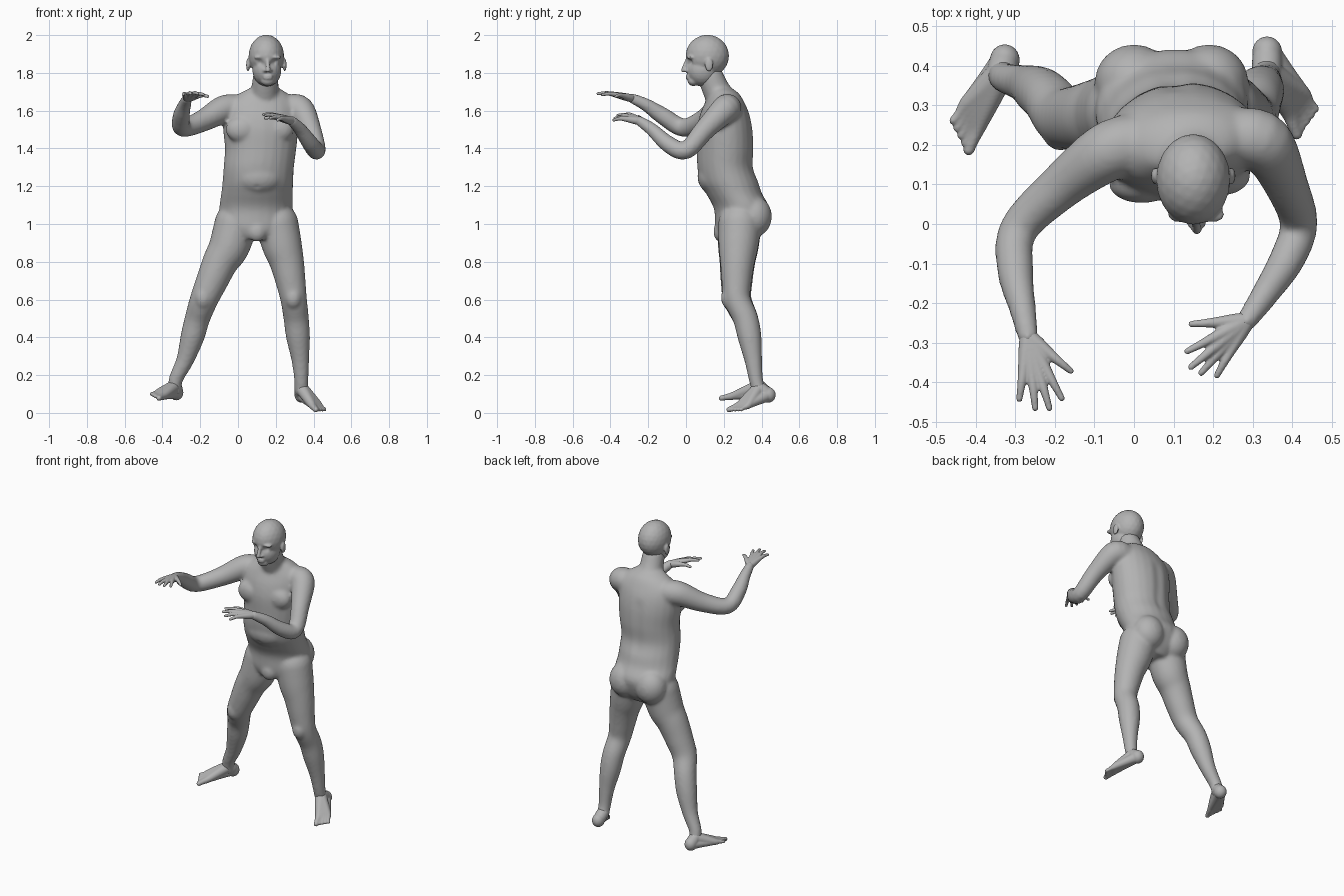
import bpy
import bmesh
import math
from mathutils import Vector, Matrix

if "Cube" in bpy.data.objects:
    bpy.data.objects.remove(bpy.data.objects["Cube"], do_unlink=True)

GREY = (0.45, 0.45, 0.45, 1)
skin = bpy.data.materials.new("grey_skin")
skin.use_nodes = True
skin.diffuse_color = GREY
skin.node_tree.nodes["Principled BSDF"].inputs["Base Color"].default_value = GREY


# Shape helpers
def spline(points, steps=5):
    """Smooth curve through points of any dimension."""
    pts = [Vector(p) for p in points]
    pts = [pts[0]] + pts + [pts[-1]]
    out = []
    for a, b, c, d in zip(pts, pts[1:], pts[2:], pts[3:]):
        for k in range(steps):
            t = k / steps
            out.append(b + (c - a) * (t / 2)
                       + (a * 2 - b * 5 + c * 4 - d) * (t * t / 2)
                       + (b * 3 - a - c * 3 + d) * (t ** 3 / 2))
    return out + [pts[-1]]


def loft(bm, rings):
    """Closed skin over rings, each given as centre and two half axes."""
    sides = 24
    angles = [math.tau * i / sides for i in range(sides)]
    loops = [[bm.verts.new(c + u * math.cos(a) + v * math.sin(a)) for a in angles]
             for c, u, v in rings]
    for low, high in zip(loops, loops[1:]):
        for i in range(sides):
            j = (i + 1) % sides
            bm.faces.new((low[i], low[j], high[j], high[i]))
    bm.faces.new(loops[0][::-1])
    bm.faces.new(loops[-1])


def ball(bm, centre, radii):
    matrix = Matrix.Translation(centre) @ Matrix.Diagonal((*radii, 1))
    bmesh.ops.create_icosphere(bm, subdivisions=3, radius=1, matrix=matrix)


def tube(bm, points):
    """Round limb through (x, y, z, radius) points with rounded ends."""
    path = spline(points)
    axis = (path[-1] - path[0]).xyz
    side = axis.orthogonal().normalized()
    other = axis.normalized().cross(side)
    rings = []
    for i, p in enumerate(path):
        tangent = (path[min(i + 1, len(path) - 1)] - path[max(i - 1, 0)]).xyz
        turn = axis.rotation_difference(tangent)
        rings.append((p.xyz, turn @ side * p.w, turn @ other * p.w))
    loft(bm, rings)
    for p in (path[0], path[-1]):
        ball(bm, p.xyz, [p.w] * 3)


def finish(name, bm, voxel, smoothing, dents=()):
    """Fuse the pieces into one skin, soften it and press in the dents."""
    bmesh.ops.recalc_face_normals(bm, faces=bm.faces[:])
    mesh = bpy.data.meshes.new(name + "_base")
    bm.to_mesh(mesh)
    bm.free()
    obj = bpy.data.objects.new(name, mesh)
    bpy.context.scene.collection.objects.link(obj)
    fuse = obj.modifiers.new("fuse", 'REMESH')
    fuse.mode = 'VOXEL'
    fuse.voxel_size = voxel
    soften = obj.modifiers.new("soften", 'SMOOTH')
    soften.factor = 0.5
    soften.iterations = smoothing
    graph = bpy.context.evaluated_depsgraph_get()
    fused = bpy.data.meshes.new_from_object(obj.evaluated_get(graph))
    obj.modifiers.clear()
    obj.data = fused
    bpy.data.meshes.remove(mesh)
    fused.name = name
    for vert in fused.vertices:
        for centre, radius, push in dents:
            distance = (vert.co - Vector(centre)).length / radius
            if distance < 3:
                vert.co.y += push * math.exp(-distance * distance)
    fused.materials.clear()
    fused.materials.append(skin)
    fused.shade_smooth()


# Torso: z, centre x, centre y, half width, half depth
body = bmesh.new()
torso = [
    (0.92, 0.095, 0.27, 0.10, 0.10), (0.98, 0.095, 0.285, 0.185, 0.13),
    (1.08, 0.095, 0.295, 0.195, 0.147), (1.16, 0.10, 0.255, 0.19, 0.148),
    (1.22, 0.105, 0.23, 0.188, 0.155), (1.3, 0.11, 0.208, 0.187, 0.148),
    (1.4, 0.12, 0.208, 0.19, 0.15), (1.5, 0.12, 0.205, 0.2, 0.147),
    (1.58, 0.12, 0.205, 0.2, 0.13), (1.64, 0.125, 0.205, 0.19, 0.105),
    (1.69, 0.135, 0.2, 0.13, 0.08), (1.72, 0.14, 0.18, 0.075, 0.06)]
twist = Matrix.Rotation(math.radians(6), 3, 'Z')
loft(body, [(Vector((x, y, z)), twist @ Vector((w, 0, 0)), twist @ Vector((0, d, 0)))
            for z, x, y, w, d in spline(torso)])

# Chest, belly, groin, buttocks and neck
for x, y in ((0.02, 0.102), (0.21, 0.12)):
    ball(body, (x, y, 1.5), (0.085, 0.05, 0.07))
ball(body, (0.105, 0.16, 1.25), (0.14, 0.1, 0.1))
ball(body, (0.1, 0.18, 0.96), (0.05, 0.035, 0.055))
for x in (0, 0.19):
    ball(body, (x, 0.36, 1.04), (0.1, 0.095, 0.11))
tube(body, [(0.138, 0.2, 1.64, 0.085), (0.142, 0.16, 1.71, 0.073), (0.147, 0.13, 1.78, 0.068)])

# Arms from shoulder to wrist
left_wrist, right_wrist = (0.285, -0.245, 1.545), (-0.268, -0.285, 1.665)
tube(body, [(0.27, 0.22, 1.61, 0.075), (0.33, 0.205, 1.605, 0.074), (0.385, 0.1, 1.5, 0.056),
            (0.417, 0, 1.39, 0.048), (0.387, -0.09, 1.42, 0.045),
            (0.33, -0.18, 1.5, 0.035), (*left_wrist, 0.027)])
tube(body, [(-0.02, 0.2, 1.61, 0.077), (-0.08, 0.175, 1.605, 0.074), (-0.19, 0.09, 1.545, 0.058),
            (-0.293, -0.015, 1.51, 0.049), (-0.3, -0.12, 1.57, 0.046),
            (-0.283, -0.21, 1.63, 0.035), (*right_wrist, 0.027)])

# Legs from hip to ankle: height, depth, then x and radius of each side
legs = [
    (1.0, 0.285, 0.205, 0.115, -0.01, 0.115), (0.88, 0.277, 0.235, 0.105, -0.047, 0.108),
    (0.8, 0.272, 0.258, 0.092, -0.093, 0.095), (0.7, 0.268, 0.278, 0.08, -0.137, 0.085),
    (0.6, 0.272, 0.295, 0.07, -0.18, 0.075), (0.5, 0.315, 0.308, 0.067, -0.215, 0.067),
    (0.4, 0.337, 0.318, 0.063, -0.242, 0.063), (0.28, 0.356, 0.33, 0.047, -0.28, 0.047),
    (0.18, 0.37, 0.335, 0.038, -0.328, 0.038), (0.12, 0.385, 0.336, 0.037, -0.335, 0.037)]
tube(body, [(x, y, z, r) for z, y, x, r, _, _ in legs])
tube(body, [(x, y, z, r) for z, y, _, _, x, r in legs])
for x in (0.293, -0.185):
    ball(body, (x, 0.225, 0.61), (0.045, 0.04, 0.06))

# Spine groove and navel are pressed in
groove = [((0.105, 0.355, 1.16 + 0.03 * i), 0.03, -0.004) for i in range(14)]
finish("body", body, 0.01, 8, groove + [((0.1, 0.065, 1.19), 0.013, 0.013)])

# Head
head = bmesh.new()
ball(head, (0.15, 0.113, 1.89), (0.094, 0.115, 0.112))
ball(head, (0.153, 0.088, 1.815), (0.077, 0.085, 0.088))
ball(head, (0.157, 0.04, 1.758), (0.036, 0.032, 0.028))
tube(head, [(0.157, 0.008, 1.872, 0.01), (0.158, -0.005, 1.84, 0.011), (0.159, -0.014, 1.814, 0.013)])
for side in (-1, 1):
    ball(head, (0.158 + side * 0.014, 0.002, 1.812), (0.011, 0.012, 0.009))
    ball(head, (0.157 + side * 0.037, 0.024, 1.882), (0.036, 0.022, 0.011))
    ball(head, (0.15 + side * 0.097, 0.122, 1.842), (0.01, 0.022, 0.036))
for z in (1.784, 1.772):
    ball(head, (0.158, 0.012, z), (0.026, 0.013, 0.007))
sockets = [((0.157 + side * 0.037, 0.015, 1.858), 0.018, 0.014) for side in (-1, 1)]
finish("head", head, 0.006, 4, sockets)


# Hands: the fingers fan out from the wrist, thumb first
def hand(name, wrist, tips):
    bm = bmesh.new()
    wrist = Vector(wrist)
    for i, tip in enumerate(tips):
        tip = Vector(tip)
        knuckle = wrist.lerp(tip, 0.53) + Vector((0, 0, 0.008))
        joint = knuckle.lerp(tip, 0.5) + Vector((0, 0, 0.005))
        palm = wrist.lerp(knuckle, 0.5)
        tube(bm, [(*wrist, 0.022), (*palm, 0.019), (*knuckle, 0.014),
                  (*joint, 0.0105), (*tip, 0.008)])
    finish(name, bm, 0.004, 2)


hand("left_hand", left_wrist, [
    (0.145, -0.253, 1.56), (0.135, -0.322, 1.58), (0.144, -0.362, 1.575),
    (0.17, -0.377, 1.56), (0.21, -0.383, 1.55)])
hand("right_hand", right_wrist, [
    (-0.16, -0.372, 1.675), (-0.183, -0.441, 1.685), (-0.214, -0.466, 1.69),
    (-0.25, -0.466, 1.69), (-0.29, -0.443, 1.685)])


# Feet: heel, instep and toes running from the big toe to the little one
def foot(name, ankle, heel, big_toe, little_toe):
    bm = bmesh.new()
    ankle, heel = Vector(ankle), Vector(heel)
    ball(bm, heel, (0.038, 0.04, 0.042))
    tube(bm, [(*ankle, 0.037), (*ankle.lerp(heel, 0.5), 0.038), (*heel, 0.036)])
    for i in range(5):
        tip = Vector(big_toe).lerp(Vector(little_toe), i / 4)
        root = tip.lerp(heel, 0.27) + Vector((0, 0, 0.004))
        size = 0.016 if i == 0 else 0.012
        tube(bm, [(*ankle, 0.035), (*ankle.lerp(root, 0.55), 0.028), (*root, 0.021),
                  (*root.lerp(tip, 0.6), size), (*tip, size * 0.9)])
        tube(bm, [(*heel, 0.034), (*heel.lerp(root, 0.5), 0.026), (*root, 0.02)])
    finish(name, bm, 0.005, 2)


foot("left_foot", (0.336, 0.385, 0.13), (0.337, 0.435, 0.095),
     (0.412, 0.228, 0.017), (0.458, 0.292, 0.018))
foot("right_foot", (-0.335, 0.385, 0.14), (-0.327, 0.415, 0.108),
     (-0.418, 0.188, 0.078), (-0.457, 0.262, 0.1))
